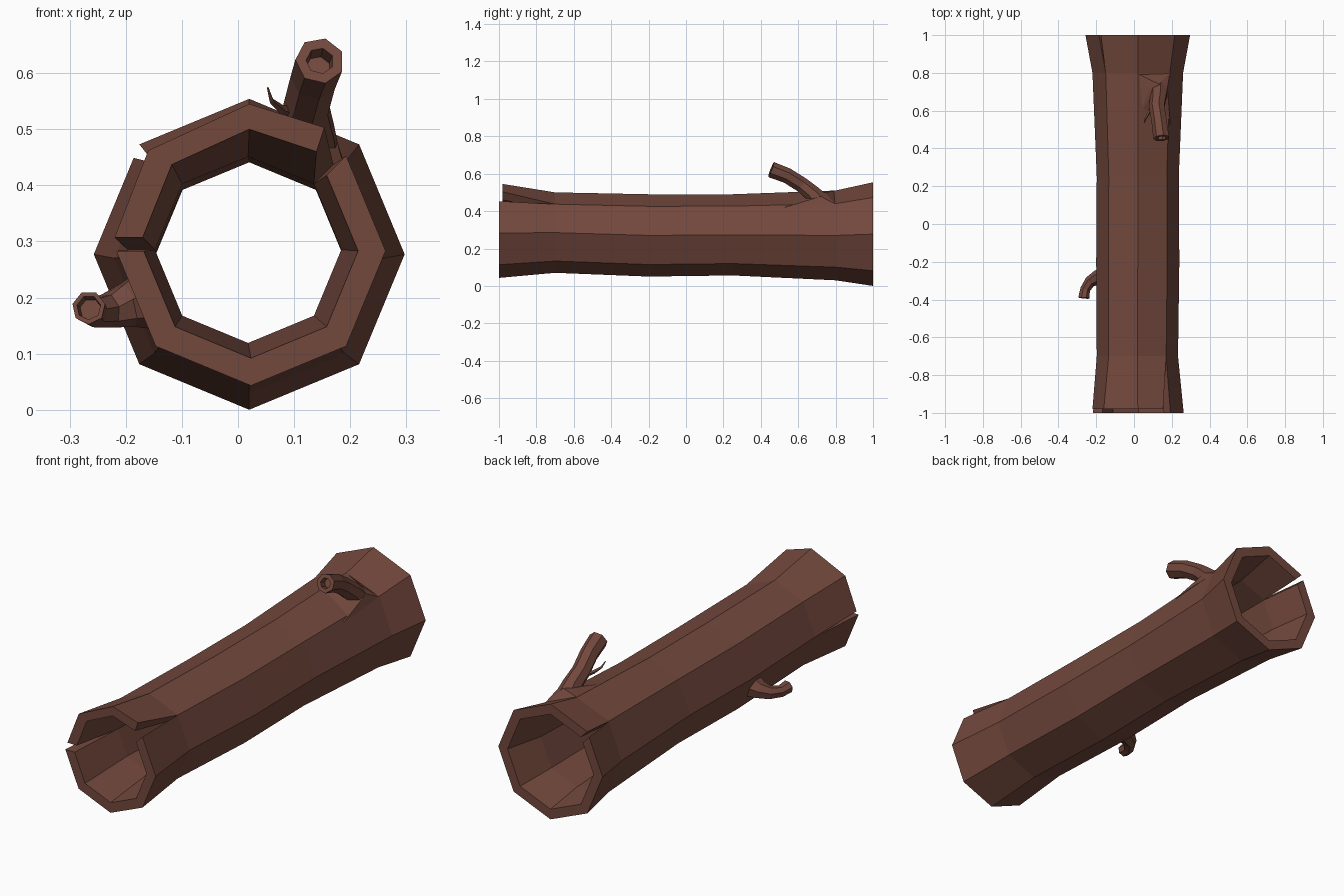
import bpy, bmesh, math
from mathutils import Vector

if "Cube" in bpy.data.objects:
    bpy.data.objects.remove(bpy.data.objects["Cube"])

bark = bpy.data.materials.new("bark brown")
bark.diffuse_color = (0.17, 0.065, 0.046, 1)
bark.use_nodes = True
bark.node_tree.nodes["Principled BSDF"].inputs["Base Color"].default_value = bark.diffuse_color


def finish(bm, name):
    bmesh.ops.remove_doubles(bm, verts=bm.verts, dist=1e-4)
    bmesh.ops.recalc_face_normals(bm, faces=bm.faces)
    me = bpy.data.meshes.new(name)
    bm.to_mesh(me)
    bm.free()
    me.materials.append(bark)
    ob = bpy.data.objects.new(name, me)
    bpy.context.collection.objects.link(ob)
    return ob


# Hollow log: octagonal stations (y, centre x, centre z, radius), corner 0 at the bottom
STATIONS = [(-1, .023, .283, .24), (-.7, .018, .285, .215), (-.2, .02, .27, .22),
            (.25, .02, .273, .217), (.8, .02, .27, .24), (1, .02, .277, .277)]
WALL = .049
LAST = len(STATIONS) - 1
# Front end of the split-off upper shell: corner -> (outer x, z), (inner x, z)
SHELL = {3: ((.154, .503), (.14, .46)), 4: ((.02, .545), (.02, .5)),
         5: ((-.16, .462), (-.118, .437)), 6: ((-.22, .307), (-.17, .307))}


def corner(i, k, strip, inner):
    y, cx, cz, r = STATIONS[i]
    k %= 8
    if i == 0 and strip in (3, 4, 5):
        x, z = SHELL[k][inner]
        return Vector((x, -.98, z))
    r -= WALL * inner
    a = math.radians(45 * k - 90)
    p = Vector((cx + r * math.cos(a), y, cz + r * math.sin(a)))
    if i == LAST and strip == 5 and k == 5:      # rear crack
        p += Vector((-.01, 0, -.024))
    return p


bm = bmesh.new()


def quad(*pts):
    bm.faces.new([bm.verts.new(p) for p in pts])


for s in range(8):
    for i in range(LAST):
        for inner in (0, 1):
            quad(corner(i, s, s, inner), corner(i, s + 1, s, inner),
                 corner(i + 1, s + 1, s, inner), corner(i + 1, s, s, inner))
    for i in (0, LAST):
        quad(corner(i, s, s, 0), corner(i, s + 1, s, 0),
             corner(i, s + 1, s, 1), corner(i, s, s, 1))
# walls of the cracks
for i, k in ((0, 3), (0, 6), (LAST - 1, 5)):
    for s in (k - 1, k):
        quad(corner(i, k, s, 0), corner(i + 1, k, s, 0),
             corner(i + 1, k, s, 1), corner(i, k, s, 1))
finish(bm, "hollow_log")


def ring(c, t, ref, r, n):
    t = t.normalized()
    u = (ref - t * ref.dot(t)).normalized()
    v = t.cross(u)
    return [c + r * (math.cos(a) * u + math.sin(a) * v)
            for a in (math.tau * (j + .5) / n for j in range(n))]


def tube(name, path, ref, n, hole=0, end_dir=None):
    """Faceted tube through (x, y, z, radius) points, with an optional hollow tip."""
    b = bmesh.new()
    pts = [Vector(p[:3]) for p in path]
    ref = Vector(ref)
    rings = []
    for j, p in enumerate(pts):
        t = pts[min(j + 1, len(pts) - 1)] - pts[max(j - 1, 0)]
        if j == len(pts) - 1 and end_dir:
            t = Vector(end_dir)
        rings.append(ring(p, t, ref, path[j][3], n))
    if hole:
        t.normalize()
        rings.append(ring(pts[-1], t, ref, path[-1][3] * hole, n))
        rings.append(ring(pts[-1] - t * .035, t, ref, path[-1][3] * hole * .9, n))
    vs = [[b.verts.new(p) for p in r] for r in rings]
    for r0, r1 in zip(vs, vs[1:]):
        for j in range(n):
            b.faces.new((r0[j], r0[(j + 1) % n], r1[(j + 1) % n], r1[j]))
    b.faces.new(vs[0])
    b.faces.new(vs[-1])
    return finish(b, name)


# Upper branch, its collar on the log and a tiny twig
tube("upper_branch", [(.13, .715, .45, .055), (.13, .675, .495, .045), (.122, .62, .54, .042),
                      (.135, .54, .59, .042), (.146, .455, .622, .044)],
     (1, 0, 0), 7, .56, (.1, -1, .4))
b = bmesh.new()
for p in [(.01, .8, .507), (.19, .8, .437), (.192, .53, .42), (.01, .55, .488)]:
    b.verts.new(p)
for p in ring(Vector((.13, .69, .48)), Vector((.3, -.4, 1)), Vector((1, 0, 0)), .056, 6):
    b.verts.new(p)
bmesh.ops.convex_hull(b, input=b.verts)
finish(b, "branch_collar")
tube("twig", [(.1, .63, .53, .012), (.078, .59, .535, .008), (.06, .555, .55, .005),
              (.053, .535, .574, .002)], (1, 0, .3), 4)

# Lower side branch with a flared root
tube("side_branch", [(-.155, -.285, .2, .06), (-.195, -.285, .188, .042), (-.232, -.305, .177, .031),
                     (-.258, -.345, .174, .027), (-.266, -.392, .182, .03)],
     (0, 0, 1), 7, .72, (-.1, -1, .1))
